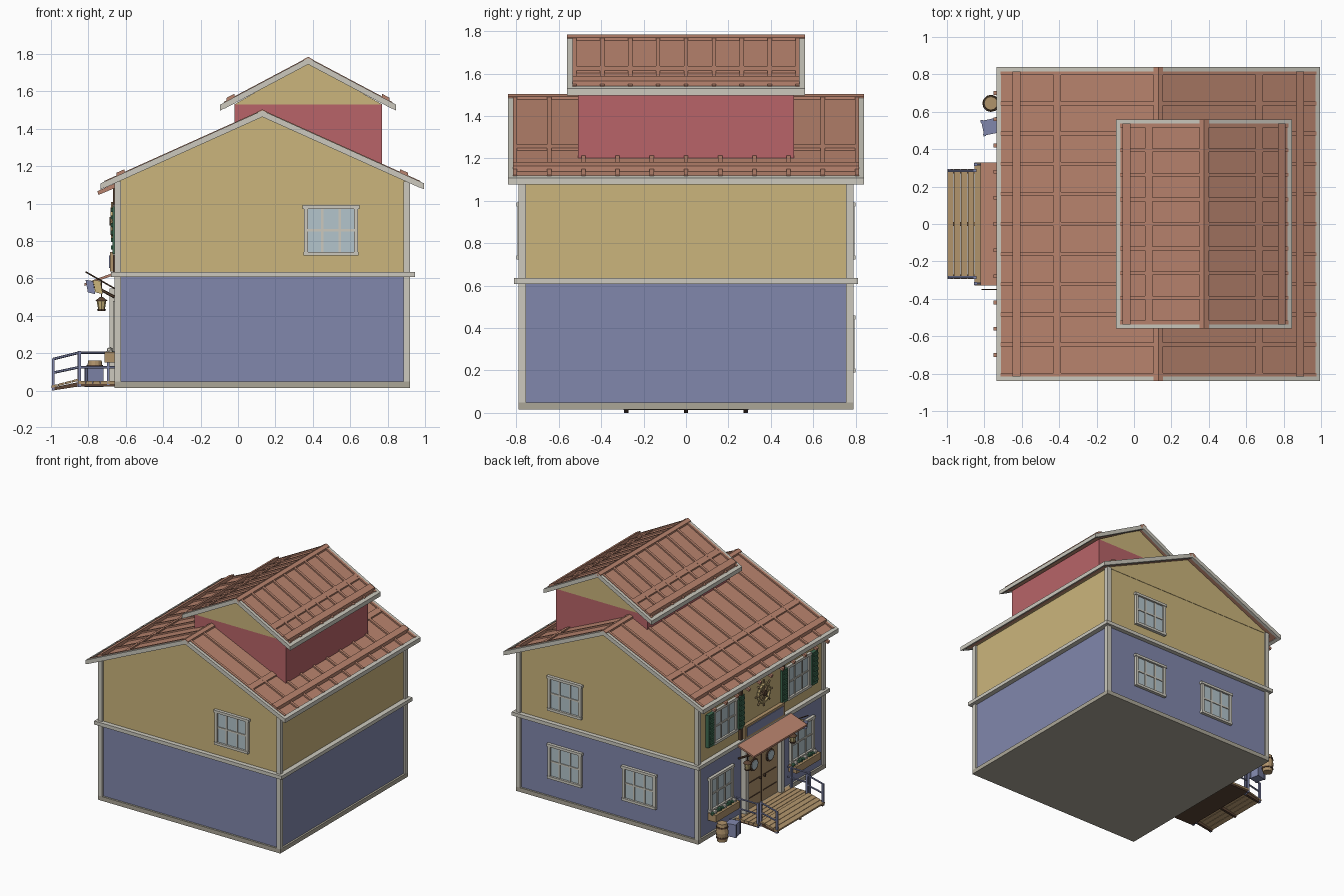
import bpy, bmesh, math
from mathutils import Matrix, Vector

if "Cube" in bpy.data.objects:
    bpy.data.objects.remove(bpy.data.objects["Cube"], do_unlink=True)

# Materials
PALETTE = {"trim": "CCC9BE", "plaster": "CBB57C", "blue": "8187AC", "red": "B86468", "tile": "B9846E",
           "stone": "ABA697", "wood": "B0936B", "dark_wood": "5C4434", "leaf": "3E6B52", "glass": "B4C5CC"}
NAMES = list(PALETTE)


def linear(code):
    vals = [int(code[i:i + 2], 16) / 255 for i in (0, 2, 4)]
    return [((v + 0.055) / 1.055) ** 2.4 if v > 0.04 else v / 12.92 for v in vals] + [1]


MATS = []
for key, code in PALETTE.items():
    m = bpy.data.materials.new(key)
    m.use_nodes = True
    m.diffuse_color = linear(code)
    m.node_tree.nodes["Principled BSDF"].inputs["Base Color"].default_value = linear(code)
    MATS.append(m)


class Part:
    """Collects simple solids into one named object."""

    def __init__(self, name, matrix=None):
        self.name, self.bm, self.m = name, bmesh.new(), matrix or Matrix()

    def paint(self, verts, mat):
        for f in {f for v in verts for f in v.link_faces}:
            f.material_index = NAMES.index(mat)

    def box(self, mat, x0, x1, y0, y1, z0, z1):
        m = Matrix.Translation(((x0 + x1) / 2, (y0 + y1) / 2, (z0 + z1) / 2))
        m = m @ Matrix.Diagonal((abs(x1 - x0), abs(y1 - y0), abs(z1 - z0), 1))
        self.paint(bmesh.ops.create_cube(self.bm, size=1, matrix=m)["verts"], mat)

    def prism(self, mat, pts, y0, y1):
        a = [self.bm.verts.new((x, y0, z)) for x, z in pts]
        b = [self.bm.verts.new((x, y1, z)) for x, z in pts]
        n = len(pts)
        faces = [a, b[::-1]] + [[a[i], b[i], b[(i + 1) % n], a[(i + 1) % n]] for i in range(n)]
        for f in faces:
            self.bm.faces.new(f).material_index = NAMES.index(mat)

    def cone(self, mat, p, q, r0, r1, sides=4):
        p, q = Vector(p), Vector(q)
        m = Matrix.Translation((p + q) / 2) @ (q - p).to_track_quat('Z', 'Y').to_matrix().to_4x4()
        got = bmesh.ops.create_cone(self.bm, cap_ends=True, segments=sides, radius1=r0, radius2=r1,
                                    depth=(q - p).length, matrix=m)
        self.paint(got["verts"], mat)

    def bar(self, mat, p, q, r=0.006, sides=6):
        self.cone(mat, p, q, r, r, sides)

    def ball(self, mat, p, r):
        got = bmesh.ops.create_icosphere(self.bm, subdivisions=1, radius=r, matrix=Matrix.Translation(p))
        self.paint(got["verts"], mat)

    def done(self):
        bmesh.ops.recalc_face_normals(self.bm, faces=self.bm.faces)
        mesh = bpy.data.meshes.new(self.name)
        self.bm.transform(self.m)
        self.bm.to_mesh(mesh)
        self.bm.free()
        for m in MATS:
            mesh.materials.append(m)
        ob = bpy.data.objects.new(self.name, mesh)
        bpy.context.collection.objects.link(ob)
        return ob


# House body
X0, X1, Y = -0.66, 0.92, 0.79
p = Part("house_walls")
p.box("blue", X0 + 0.015, X1 - 0.015, -Y + 0.015, Y - 0.015, 0.03, 0.62)
p.box("plaster", X0 + 0.015, X1 - 0.015, -Y + 0.015, Y - 0.015, 0.62, 1.115)
p.prism("plaster", [(X0, 1.115), (X1, 1.115), (0.13, 1.475)], -Y + 0.012, Y - 0.012)
p.done()
p = Part("foundation")
p.box("stone", X0, X1, -Y, Y, 0.015, 0.048)
p.done()
p = Part("corner_posts_and_belt")
for x in (X0, X1 - 0.035):
    for y in (-Y, Y - 0.035):
        p.box("trim", x, x + 0.035, y, y + 0.035, 0.048, 1.118)
p.box("trim", X0 - 0.02, X1 + 0.025, -Y - 0.02, Y + 0.02, 0.607, 0.635)
p.done()

# Upper storey
p = Part("upper_storey")
p.box("red", -0.02, 0.77, -0.508, 0.508, 1.15, 1.53)
p.prism("plaster", [(-0.02, 1.53), (0.77, 1.53), (0.375, 1.755)], -0.508, 0.508)
p.done()


def roof(name, apex, top, slope, run, half, ribs, strips, end_strip):
    """Gabled tile roof with pale edge boards, ribs and cross strips."""
    p = Part(name)
    for s in (-1, 1):
        def slab(mat, d0, d1, y0, y1, low, high):
            z0, z1 = top - slope * d0, top - slope * d1
            p.prism(mat, [(apex + s * d0, z0 + low), (apex + s * d1, z1 + low),
                          (apex + s * d1, z1 + high), (apex + s * d0, z0 + high)], y0, y1)
        edge = 0.024
        slab("tile", 0, run - edge, edge - half, half - edge, -0.028, -0.008)
        slab("trim", run - edge, run, -half, half, -0.032, 0)
        for y in (-half, half - edge):
            slab("trim", 0, run - edge, y, y + edge, -0.034, 0)
        span = half - 0.034
        for i in range(ribs):
            y = -span + 2 * span * i / (ribs - 1)
            slab("tile", 0, run - 0.02, y - 0.01, y + 0.01, -0.02, 0.004)
        slab("tile", 0, 0.026, -half, half, -0.02, 0.006)
        slab("tile", strips - 0.02, strips + 0.02, edge - half, half - edge, -0.02, 0.003)
        slab("tile", end_strip - 0.021, end_strip + 0.021, edge - half, half - edge, -0.02, 0.018)
    p.done()


roof("main_roof", 0.13, 1.497, 0.45, 0.865, 0.84, 11, 0.54, 0.758)
roof("upper_roof", 0.375, 1.778, 0.53, 0.47, 0.56, 9, 0.295, 0.415)

# Rafter tails over the entrance side
p = Part("rafter_tails")
for i in range(11):
    y = -0.7 + 0.14 * i
    p.prism("tile", [(-0.752, 1.066), (-0.63, 1.12), (-0.63, 1.095), (-0.745, 1.046)][::-1], y - 0.01, y + 0.01)
p.done()


# Windows, modelled facing -y then turned to their wall
def window(name, x, y, z, turn):
    p = Part(name, Matrix.Translation((x, y, z)) @ Matrix.Rotation(math.radians(turn), 4, 'Z'))
    p.box("glass", -0.14, 0.14, -0.008, 0.01, -0.125, 0.125)
    for s in (-1, 1):
        p.box("trim", s * 0.145, s * 0.122, -0.02, 0.01, -0.13, 0.13)
        p.box("trim", s * 0.047 - 0.006, s * 0.047 + 0.006, -0.014, 0.01, -0.12, 0.12)
    p.box("trim", -0.13, 0.13, -0.014, 0.01, -0.006, 0.006)
    p.box("trim", -0.152, 0.152, -0.024, 0.01, 0.115, 0.135)
    p.box("trim", -0.147, 0.147, -0.024, 0.01, -0.135, -0.115)
    p.done()


WY, WX = Y - 0.015, X0 + 0.015
window("front_window", 0.497, -WY, 0.857, 0)
window("back_upper_window", 0.5, WY, 0.857, 180)
window("back_lower_window_a", 0.5, WY, 0.325, 180)
window("back_lower_window_b", -0.145, WY, 0.325, 180)
for side, s in (("left", 1), ("right", -1)):
    window("entrance_upper_window_" + side, WX, s * 0.455, 0.857, -90)
    window("entrance_lower_window_" + side, WX, s * 0.5, 0.345, -90)

    # Shutters with slats
    p = Part("shutters_" + side)
    for t in (-1, 1):
        y = s * 0.455 + t * 0.187
        p.box("leaf", -0.672, WX, y - 0.035, y + 0.035, 0.73, 0.985)
        for i in range(6):
            z = 0.755 + 0.04 * i
            p.box("leaf", -0.68, -0.67, y - 0.025, y + 0.025, z, z + 0.02)
    p.done()

    # Flower box
    p = Part("flower_box_" + side)
    p.box("wood", -0.715, WX, s * 0.5 - 0.15, s * 0.5 + 0.15, 0.15, 0.205)
    for i in range(5):
        y = s * 0.5 - 0.12 + 0.06 * i
        p.ball("leaf" if i % 2 else "trim", (-0.685, y, 0.215), 0.02)
        p.ball("leaf", (-0.68, y + 0.02, 0.205), 0.018)
    p.done()

    # Hanging lantern
    p = Part("lantern_" + side)
    y = s * 0.28
    p.bar("dark_wood", (-0.73, y, 0.49), (-0.73, y, 0.585), 0.003)
    p.cone("dark_wood", (-0.73, y, 0.48), (-0.73, y, 0.5), 0.033, 0.008, 8)
    p.cone("plaster", (-0.73, y, 0.435), (-0.73, y, 0.48), 0.018, 0.026, 8)
    p.cone("dark_wood", (-0.73, y, 0.425), (-0.73, y, 0.437), 0.02, 0.024, 8)
    p.done()

    # Ramp railing
    p = Part("railing_" + side)
    ys, yd = s * 0.285, s * 0.318
    p.box("blue", -0.995, -0.981, ys - 0.008, ys + 0.008, 0.0, 0.17)
    p.box("blue", -0.858, -0.842, ys - 0.008, ys + 0.008, 0.02, 0.21)
    p.box("blue", -0.855, -0.839, yd - 0.008, yd + 0.008, 0.02, 0.212)
    p.box("blue", -0.7, -0.686, yd - 0.008, yd + 0.008, 0.03, 0.212)
    for z, drop in ((0.203, 0.035), (0.125, 0.03)):
        p.bar("blue", (-0.99, ys, z - drop), (-0.85, ys, z), 0.007)
        p.bar("blue", (-0.85, yd, z), (-0.66, yd, z), 0.007)
    p.done()

# Doorway: leaves, portholes and surround
p = Part("front_door")
p.box("wood", -0.655, WX, -0.2, 0.2, 0.05, 0.5)
p.box("dark_wood", -0.658, WX, -0.004, 0.004, 0.05, 0.5)
for s in (-1, 1):
    p.box("trim", -0.688, WX, s * 0.2, s * 0.24, 0.048, 0.54)
    p.bar("dark_wood", (-0.65, s * 0.1, 0.38), (-0.664, s * 0.1, 0.38), 0.048, 16)
    p.bar("glass", (-0.65, s * 0.1, 0.38), (-0.668, s * 0.1, 0.38), 0.036, 16)
    for z in (0.13, 0.25):
        p.box("dark_wood", -0.658, WX, s * 0.02, s * 0.18, z, z + 0.008)
    p.ball("dark_wood", (-0.665, s * 0.025, 0.25), 0.012)
p.box("trim", -0.688, WX, -0.24, 0.24, 0.5, 0.545)
p.done()

# Panel and signboard over the door
p = Part("sign_panel")
p.box("plaster", -0.655, WX, -0.255, 0.255, 0.74, 1.08)
for s in (-1, 1):
    p.box("dark_wood", -0.668, WX, s * 0.245, s * 0.27, 0.635, 1.09)
p.box("wood", -0.685, WX, -0.245, 0.245, 0.637, 0.74)
p.box("blue", -0.69, WX, -0.225, 0.225, 0.655, 0.722)
p.done()

# Ornamental wheel
p = Part("ship_wheel")
c = Vector((-0.672, -0.005, 0.905))
ring = [c + Vector((0, math.cos(a), math.sin(a))) * 0.068 for a in (math.tau * i / 16 for i in range(16))]
for i, v in enumerate(ring):
    p.bar("plaster", v, ring[(i + 1) % 16], 0.011)
    if i % 2 == 0:
        p.bar("wood", c, c + (v - c) * 1.5, 0.007)
p.bar("dark_wood", c - Vector((0.015, 0, 0)), c + Vector((0.03, 0, 0)), 0.022, 12)
p.done()

# Awning and its brackets
p = Part("awning")
p.prism("tile", [(-0.82, 0.56), (-0.66, 0.618), (-0.66, 0.632), (-0.82, 0.574)], -0.33, 0.33)
for y in (-0.29, 0.29):
    p.bar("dark_wood", (-0.66, y, 0.5), (-0.79, y, 0.57), 0.008)
p.done()

# Flag on a slanted pole
p = Part("flag")
p.bar("dark_wood", (-0.65, -0.35, 0.54), (-0.815, -0.35, 0.635), 0.004)
for mat, a, b in (("blue", -0.815, -0.775), ("plaster", -0.775, -0.735)):
    p.prism(mat, [(a, 0.592), (a + 0.012, 0.525), (b + 0.012, 0.515), (b, 0.585)], -0.352, -0.348)
p.done()

# Deck and ramp planks
p = Part("deck_and_ramp")
p.box("dark_wood", -0.845, WX, -0.325, 0.325, 0.022, 0.038)
for i in range(5):
    x = -0.852 + 0.039 * i
    p.box("wood", x, x + 0.036, -0.33, 0.33, 0.034, 0.05)
for i in range(4):
    x = -0.998 + 0.0365 * i
    z = 0.014 + 0.26 * (x + 0.998)
    p.prism("wood", [(x, z), (x + 0.034, z + 0.009), (x + 0.034, z + 0.021), (x, z + 0.012)], -0.295, 0.295)
for y in (-0.28, 0, 0.28):
    p.prism("dark_wood", [(-0.995, 0), (-0.85, 0.022), (-0.85, 0.046), (-0.995, 0.015)], y - 0.01, y + 0.01)
p.done()

# Barrel and crate
p = Part("barrel")
for a, b, r0, r1 in ((0.02, 0.09, 0.036, 0.046), (0.09, 0.16, 0.046, 0.036)):
    p.cone("wood", (-0.765, 0.645, a), (-0.765, 0.645, b), r0, r1, 12)
for z in (0.045, 0.125):
    p.bar("dark_wood", (-0.765, 0.645, z), (-0.765, 0.645, z + 0.012), 0.044, 12)
p.done()
p = Part("crate", Matrix.Translation((-0.77, 0.52, 0.02)) @ Matrix.Rotation(0.2, 4, 'Z'))
p.box("blue", -0.04, 0.04, -0.04, 0.04, 0, 0.1)
for s in (-1, 1):
    for t in (-1, 1):
        p.box("blue", s * 0.03, s * 0.044, t * 0.03, t * 0.044, 0, 0.102)
p.done()
